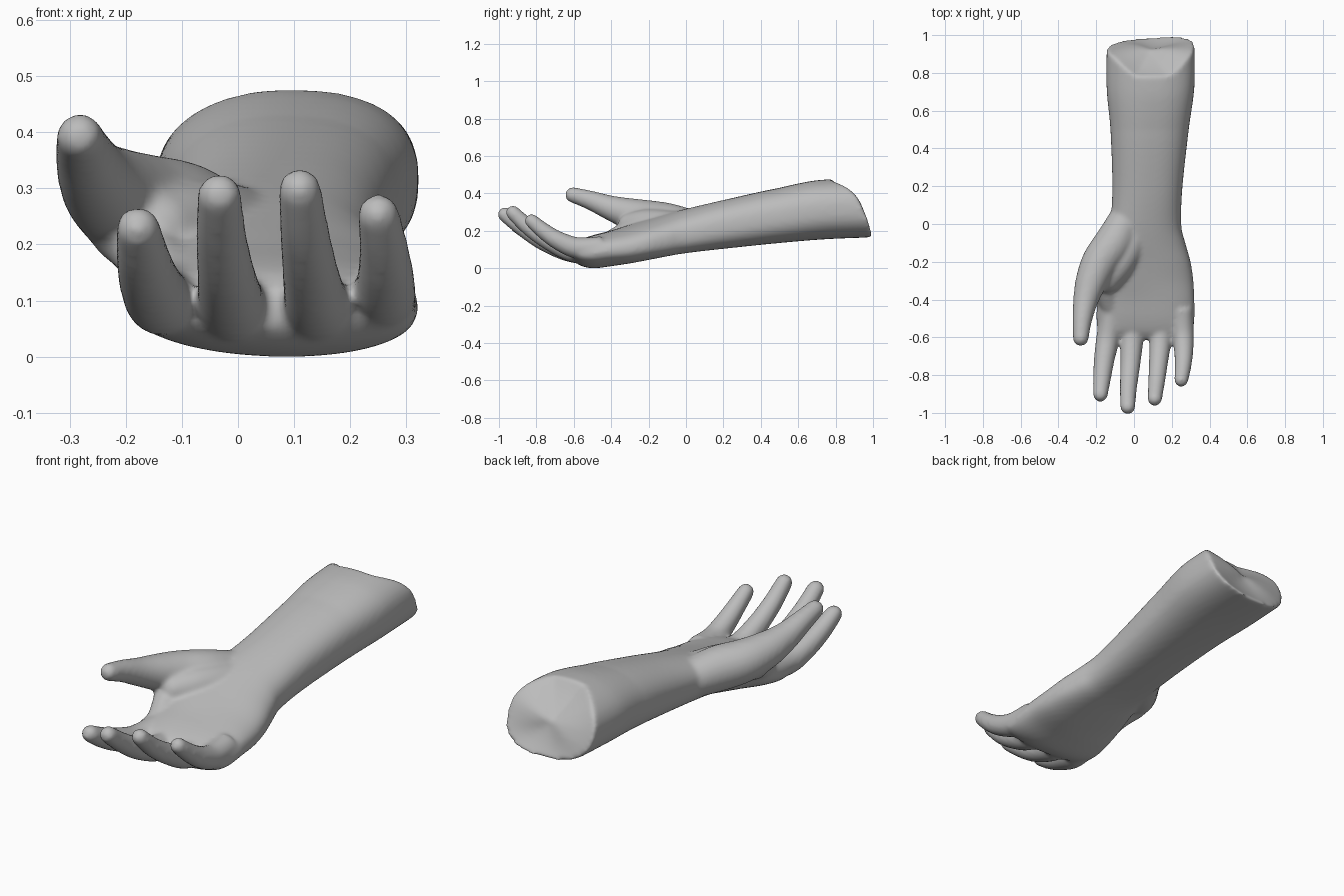
import bpy, bmesh, math
from mathutils import Vector

if "Cube" in bpy.data.objects:
    bpy.data.objects.remove(bpy.data.objects["Cube"])

skin = bpy.data.materials.new("grey_clay")
skin.diffuse_color = (0.5, 0.5, 0.5, 1)
skin.use_nodes = True
skin.node_tree.nodes["Principled BSDF"].inputs["Base Color"].default_value = skin.diffuse_color
bm = bmesh.new()


def catmull(rows, steps):
    """Smoothly resample rows of numbers."""
    out = []
    for i in range(len(rows) - 1):
        p = [rows[max(0, min(len(rows) - 1, i + k))] for k in (-1, 0, 1, 2)]
        for s in range(steps):
            t = s / steps
            out.append([0.5 * (2 * b + (c - a) * t + (2*a - 5*b + 4*c - d) * t*t
                               + (3*b - a - 3*c + d) * t**3) for a, b, c, d in zip(*p)])
    return out + [list(rows[-1])]


def loft(rings):
    """Skin a list of point rings and cap both ends."""
    vs = [[bm.verts.new(p) for p in r] for r in rings]
    n = len(vs[0])
    for a, b in zip(vs, vs[1:]):
        for i in range(n):
            bm.faces.new((a[i], a[(i + 1) % n], b[(i + 1) % n], b[i]))
    bm.faces.new(vs[0][::-1])
    bm.faces.new(vs[-1])


def power(v, e):
    return math.copysign(abs(v) ** e, v)


def digit(points, grow=0.004):
    """Tapered tube through (x, y, z, radius) with a round tip."""
    path = catmull(points, 5)
    rings = []
    for i, (x, y, z, r) in enumerate(path):
        t = Vector(path[min(i + 1, len(path) - 1)][:3]) - Vector(path[max(i - 1, 0)][:3])
        t.normalize()
        u = t.cross(Vector((0, 0, 1))).normalized()
        v = u.cross(t)
        rings.append([Vector((x, y, z)) + (r + grow) * (math.cos(a) * u + math.sin(a) * v)
                      for a in (k * math.tau / 20 for k in range(20))])
    # rounded tip
    x, y, z, r = path[-1]
    c, last = Vector((x, y, z)), rings[-1]
    for k in range(1, 6):
        a = k / 6 * math.pi / 2
        rings.append([c + (p - c) * math.cos(a) + t * (r + grow) * math.sin(a) for p in last])
    loft(rings)


# forearm, wrist and palm: y, left, right, bottom, top, sideways tilt
sections = [
    (-0.61, -0.16, 0.285, 0.05, 0.12, -0.02), (-0.57, -0.19, 0.312, 0.017, 0.15, 0.02),
    (-0.50, -0.20, 0.32, 0.0, 0.175, 0.03), (-0.40, -0.195, 0.32, 0.012, 0.20, 0.05),
    (-0.30, -0.185, 0.315, 0.03, 0.228, 0.10), (-0.20, -0.165, 0.30, 0.05, 0.257, 0.12),
    (-0.10, -0.14, 0.272, 0.07, 0.287, 0.14), (0.0, -0.125, 0.25, 0.085, 0.315, 0.12),
    (0.20, -0.115, 0.257, 0.105, 0.364, 0.06), (0.50, -0.125, 0.29, 0.135, 0.43, 0.02),
    (0.75, -0.145, 0.32, 0.155, 0.463, 0.0), (1.0, -0.145, 0.32, 0.165, 0.477, 0.0)]
N = 40
rings = []
for y, x0, x1, z0, z1, tilt in catmull(sections, 5):
    cx, cz, ring = (x0 + x1) / 2, (z0 + z1) / 2, []
    palm = max(0, min(1, -y / 0.4))
    for k in range(N):
        a = k * math.tau / N
        e = 0.8 + (0.15 * palm if math.sin(a) < 0 else 0)  # rounder back of hand
        if math.sin(a) > 0 and math.cos(a) < 0:            # sloped thumb side of arm
            e += 0.14 * (1 - palm)
        dx = power(math.cos(a), e) * (x1 - x0) / 2
        z = cz + power(math.sin(a), e) * (z1 - z0) / 2 - tilt * dx
        yy = y
        if y > 0.5:  # slanted ragged end, longest at the lower right
            h = max(0, min(1, (z - 0.17) / 0.3))
            end = 0.99 - 0.11 * h - 0.10 * h ** 8 + 0.022 * math.cos(a) * (1 - h)
            yy = 0.5 + (y - 0.5) / 0.5 * (end - 0.5)
        ring.append(Vector((cx + dx, yy, z)))
    rings.append(ring)
# uneven stump face
rim = rings[-1]
mid = sum(rim, Vector()) / N + Vector((0, 0.012, 0))
for f in (0.85, 0.65, 0.45, 0.25, 0.08):
    rings.append([mid.lerp(p, f) + Vector((0, 0.05 * f * (1 - f) * math.sin(2 * k * math.tau / N + 0.6), 0))
                  for k, p in enumerate(rim)])
loft(rings)

# thumb, its fleshy base and the web towards the palm
digit([(-0.03, 0.06, 0.22, 0.08), (-0.10, -0.09, 0.243, 0.10), (-0.178, -0.20, 0.265, 0.095),
       (-0.228, -0.31, 0.293, 0.08), (-0.257, -0.41, 0.325, 0.062), (-0.274, -0.51, 0.363, 0.048),
       (-0.282, -0.605, 0.392, 0.038)])
digit([(0.03, 0.06, 0.215, 0.075), (-0.02, -0.10, 0.225, 0.085), (-0.08, -0.21, 0.23, 0.085),
       (-0.14, -0.29, 0.225, 0.075)], 0)
digit([(-0.20, -0.24, 0.235, 0.07), (-0.165, -0.32, 0.19, 0.06), (-0.13, -0.42, 0.13, 0.06)], 0)

# four fingers
digit([(-0.11, -0.45, 0.11, 0.06), (-0.138, -0.60, 0.10, 0.058), (-0.158, -0.72, 0.135, 0.051),
       (-0.17, -0.82, 0.18, 0.044), (-0.178, -0.902, 0.228, 0.036)])
digit([(0.0, -0.45, 0.09, 0.06), (-0.01, -0.60, 0.09, 0.058), (-0.02, -0.75, 0.14, 0.049),
       (-0.03, -0.87, 0.213, 0.042), (-0.033, -0.968, 0.287, 0.036)])
digit([(0.14, -0.45, 0.09, 0.06), (0.14, -0.60, 0.09, 0.056), (0.13, -0.73, 0.145, 0.047),
       (0.119, -0.84, 0.218, 0.041), (0.11, -0.925, 0.297, 0.035)])
digit([(0.25, -0.45, 0.11, 0.058), (0.26, -0.58, 0.108, 0.054), (0.263, -0.68, 0.146, 0.047),
       (0.259, -0.76, 0.198, 0.040), (0.25, -0.825, 0.253, 0.034)])

bmesh.ops.recalc_face_normals(bm, faces=bm.faces)
mesh = bpy.data.meshes.new("hand_and_forearm")
bm.to_mesh(mesh)
bm.free()
mesh.materials.append(skin)
arm = bpy.data.objects.new("hand_and_forearm", mesh)
bpy.context.collection.objects.link(arm)

# fuse the parts into one skin and soften the joins
fuse = arm.modifiers.new("fuse", 'REMESH')
fuse.mode = 'VOXEL'
fuse.voxel_size = 0.01
fuse.use_smooth_shade = True
soft = arm.modifiers.new("soften", 'SMOOTH')
soft.factor = 0.5
soft.iterations = 12
